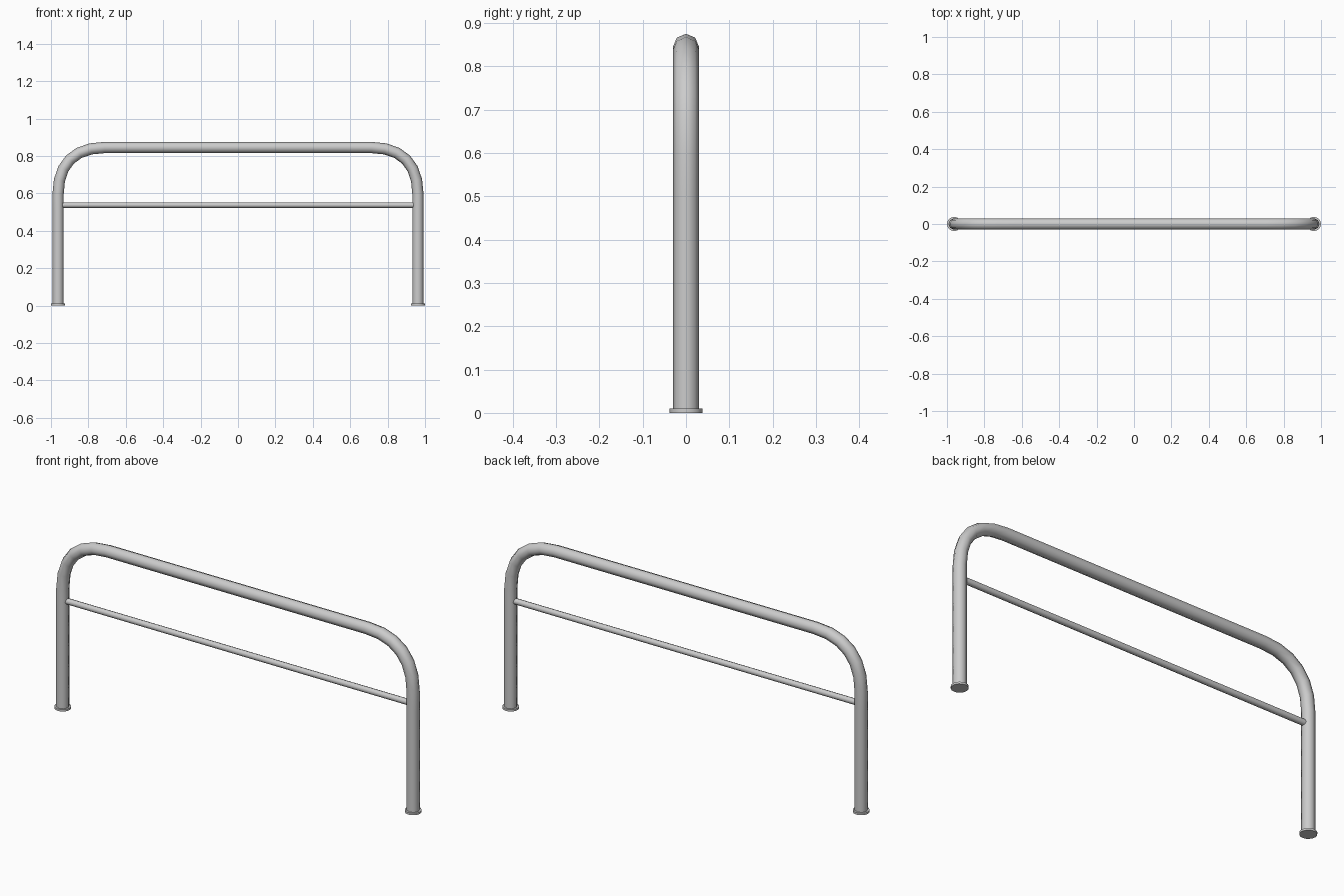
import bpy
import math

cube = bpy.data.objects.get("Cube")
if cube:
    bpy.data.objects.remove(cube, do_unlink=True)

metal = bpy.data.materials.new("light grey metal")
metal.use_nodes = True
GREY = (0.6, 0.6, 0.6, 1)
metal.diffuse_color = GREY
metal.node_tree.nodes["Principled BSDF"].inputs["Base Color"].default_value = GREY

LEG_X, TOP_Z, BEND = 0.962, 0.845, 0.25
TUBE_R, RAIL_R, RAIL_Z = 0.03, 0.015, 0.537


def finish(obj, name):
    obj.name = name
    obj.data.name = name
    obj.data.materials.clear()
    obj.data.materials.append(metal)
    bpy.ops.object.select_all(action="DESELECT")
    obj.select_set(True)
    bpy.context.view_layer.objects.active = obj
    bpy.ops.object.shade_smooth_by_angle(angle=math.radians(60))


def cylinder(name, radius, depth, location, rotation=(0, 0, 0), sides=8):
    bpy.ops.mesh.primitive_cylinder_add(vertices=sides, radius=radius, depth=depth,
                                        location=location, rotation=rotation)
    finish(bpy.context.object, name)


# Bent main tube: two legs joined by rounded corners and a top bar
curve = bpy.data.curves.new("hoop", "CURVE")
curve.dimensions = "3D"
curve.resolution_u = 6
curve.bevel_depth = TUBE_R
curve.bevel_resolution = 2
curve.use_fill_caps = True
spline = curve.splines.new("BEZIER")
bend_z, bend_x = TOP_Z - BEND, LEG_X - BEND
path = [(-LEG_X, 0), (-LEG_X, bend_z), (-bend_x, TOP_Z),
        (bend_x, TOP_Z), (LEG_X, bend_z), (LEG_X, 0)]
spline.bezier_points.add(len(path) - 1)
for point, (x, z) in zip(spline.bezier_points, path):
    point.handle_left_type = point.handle_right_type = "VECTOR"
    point.co = (x, 0, z)

# Pull the handles of each bend toward its corner
pull = BEND * 0.65
for i, side in ((1, -1), (4, 1)):
    low = spline.bezier_points[i]
    high = spline.bezier_points[i - side]
    for point, handle in ((low, (side * LEG_X, 0, bend_z + pull)),
                          (high, (side * (bend_x + pull), 0, TOP_Z))):
        point.handle_left_type = point.handle_right_type = "FREE"
        other = tuple(2 * c - h for c, h in zip(point.co, handle))
        toward_next = (point is low) == (side < 0)
        point.handle_right = handle if toward_next else other
        point.handle_left = other if toward_next else handle

hoop = bpy.data.objects.new("hoop", curve)
bpy.context.collection.objects.link(hoop)
bpy.ops.object.select_all(action="DESELECT")
hoop.select_set(True)
bpy.context.view_layer.objects.active = hoop
bpy.ops.object.convert(target="MESH")
finish(bpy.context.object, "hoop")

# Thin middle rail between the legs
cylinder("middle_rail", RAIL_R, 2 * (LEG_X - 0.02), (0, 0, RAIL_Z), (0, math.pi / 2, 0))

# Foot flanges
for name, x in (("left_foot_flange", LEG_X), ("right_foot_flange", -LEG_X)):
    cylinder(name, 0.038, 0.01, (x, 0, 0.005), sides=16)
